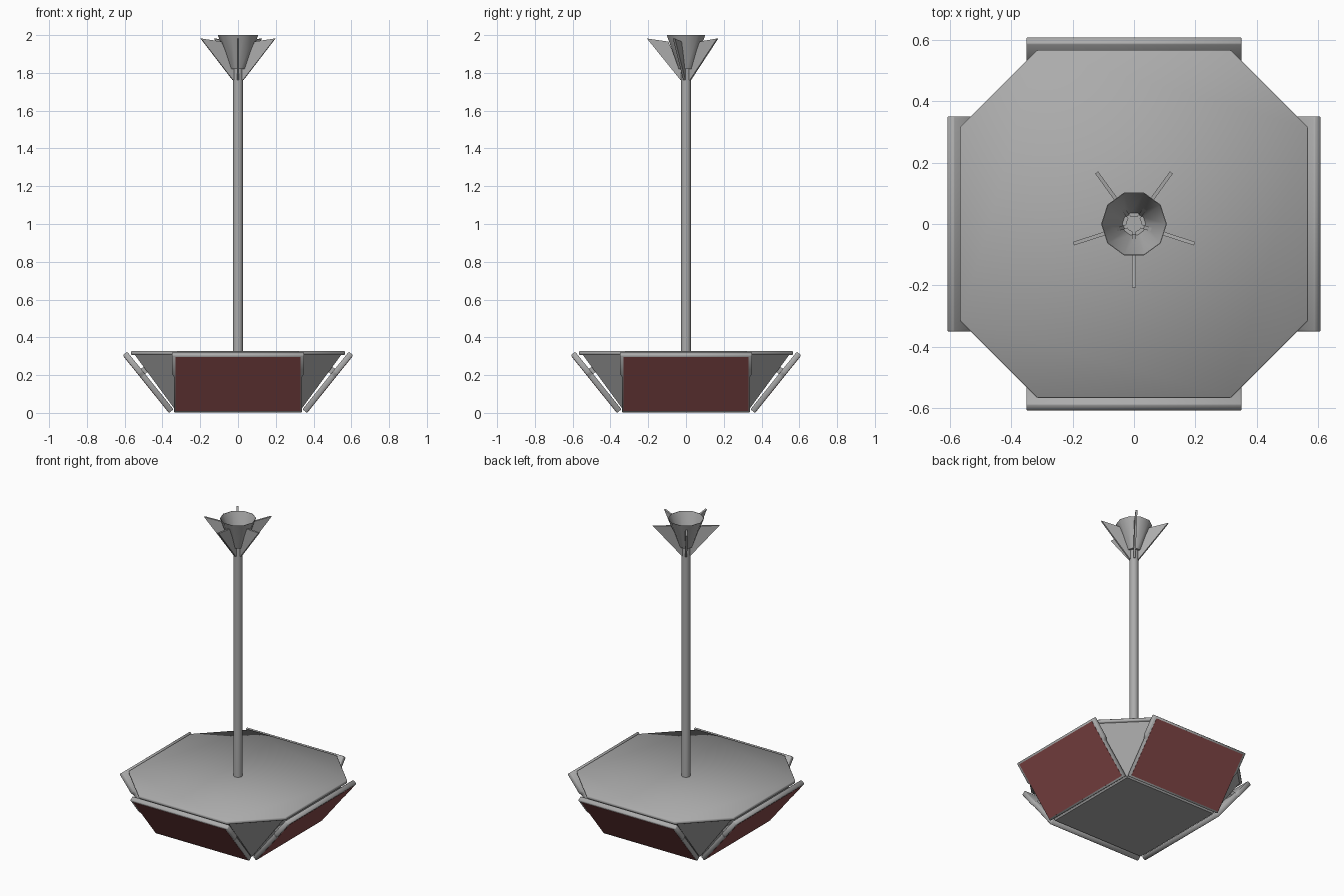
import bpy, bmesh
from math import sin, cos, pi, radians, atan2
from mathutils import Vector, Matrix

if "Cube" in bpy.data.objects:
    bpy.data.objects.remove(bpy.data.objects["Cube"])


def material(name, rgb):
    m = bpy.data.materials.new(name)
    m.diffuse_color = (*rgb, 1)
    m.use_nodes = True
    m.node_tree.nodes["Principled BSDF"].inputs["Base Color"].default_value = m.diffuse_color
    return m


red = material("dark_red", (0.265, 0.075, 0.075))
grey = material("mid_grey", (0.41, 0.41, 0.41))


def make(name, bm, mat=grey, smooth=False):
    bmesh.ops.recalc_face_normals(bm, faces=bm.faces)
    me = bpy.data.meshes.new(name)
    bm.to_mesh(me)
    bm.free()
    ob = bpy.data.objects.new(name, me)
    bpy.context.collection.objects.link(ob)
    if smooth:
        for p in me.polygons:
            p.use_smooth = True
    me.materials.append(mat)
    return ob


def prism(pts, thick, matrix):
    """Extrude a local XY outline along local +Z, then place it."""
    bm = bmesh.new()
    f = bm.faces.new([bm.verts.new((x, y, 0)) for x, y in pts])
    r = bmesh.ops.extrude_face_region(bm, geom=[f])
    vs = [v for v in r['geom'] if isinstance(v, bmesh.types.BMVert)]
    bmesh.ops.translate(bm, verts=vs, vec=(0, 0, thick))
    bm.transform(matrix)
    return bm


def bevel(ob, width):
    m = ob.modifiers.new("bevel", 'BEVEL')
    m.width, m.segments = width, 1


def octagon(a, b):
    return [(a, -b), (a, b), (b, a), (-b, a), (-a, b), (-a, -b), (-b, -a), (b, -a)]


# Body: square base flaring into an octagon
bm = bmesh.new()
for x, y in octagon(0.55, 0.315):
    bm.verts.new((x, y, 0.312))
for sx in (-1, 1):
    for sy in (-1, 1):
        bm.verts.new((sx * 0.33, sy * 0.33, 0.013))
bmesh.ops.convex_hull(bm, input=bm.verts)
make("body", bm)

# Octagonal lid
lid = make("lid", prism(octagon(0.566, 0.315), 0.02, Matrix.Translation((0, 0, 0.307))), smooth=True)
bevel(lid, 0.004)

# Four slanted panels with a red face and a mounting strip behind
slope = atan2(0.305, 0.245)
length = 0.391
outline = [(-0.338, 0), (0.338, 0), (0.338, 0.24), (0.35, 0.26), (0.35, length),
           (-0.35, length), (-0.35, 0.26), (-0.338, 0.24)]
up = Vector((0, -cos(slope), sin(slope)))
out = Vector((0, -sin(slope), -cos(slope)))
for i, side in enumerate(("front", "right", "back", "left")):
    base = Matrix.Rotation(i * pi / 2, 4, 'Z') @ Matrix.Translation((0, -0.365, 0))
    m = Matrix((Vector((1, 0, 0)), up, out)).transposed().to_4x4()

    def place(depth):
        return base @ m @ Matrix.Translation((0, 0, depth))

    frame = make(side + "_panel", prism(outline, 0.03, place(-0.03)), smooth=True)
    bevel(frame, 0.004)
    screen = [(-0.332, 0.012), (0.332, 0.012), (0.332, length - 0.012), (-0.332, length - 0.012)]
    make(side + "_panel_face", prism(screen, 0.002, place(-0.001)), red)
    strip = [(-0.31, 0.24), (0.31, 0.24), (0.31, 0.275), (-0.31, 0.275)]
    make(side + "_panel_mount", prism(strip, 0.03, place(-0.055)))

# Pole
bm = bmesh.new()
bmesh.ops.create_cone(bm, cap_ends=True, segments=24, radius1=0.026, radius2=0.026, depth=1.515,
                      matrix=Matrix.Translation((0, 0, 0.32 + 1.515 / 2)))
pole = make("pole", bm)
for p in pole.data.polygons:
    p.use_smooth = len(p.vertices) == 4

# Ten-sided open funnel at the top of the pole
bm = bmesh.new()
rings = []
for r, z in ((0.04, 1.82), (0.107, 2.0), (0.105, 2.0), (0.038, 1.825)):
    rings.append([bm.verts.new((r * cos(k * pi / 5), r * sin(k * pi / 5), z)) for k in range(10)])
for a, b in zip(rings, rings[1:]):
    for k in range(10):
        n = (k + 1) % 10
        bm.faces.new((a[k], a[n], b[n], b[k]))
bm.faces.new(rings[0])
bm.faces.new(rings[-1])
funnel = make("funnel", bm)
bpy.context.view_layer.objects.active = funnel
funnel.select_set(True)
bpy.ops.object.shade_smooth_by_angle(angle=radians(40))

# Five fins around the funnel
for i in range(5):
    ang = radians(-90 + 72 * i)
    m = (Matrix.Rotation(ang, 4, 'Z') @ Matrix.Rotation(pi / 2, 4, 'X')
         @ Matrix.Translation((0, 0, -0.006)))
    fin = [(0.018, 1.76), (0.03, 1.763), (0.207, 1.982), (0.094, 1.966), (0.034, 1.832), (0.018, 1.832)]
    make("fin_%d" % (i + 1), prism(fin, 0.012, m))
